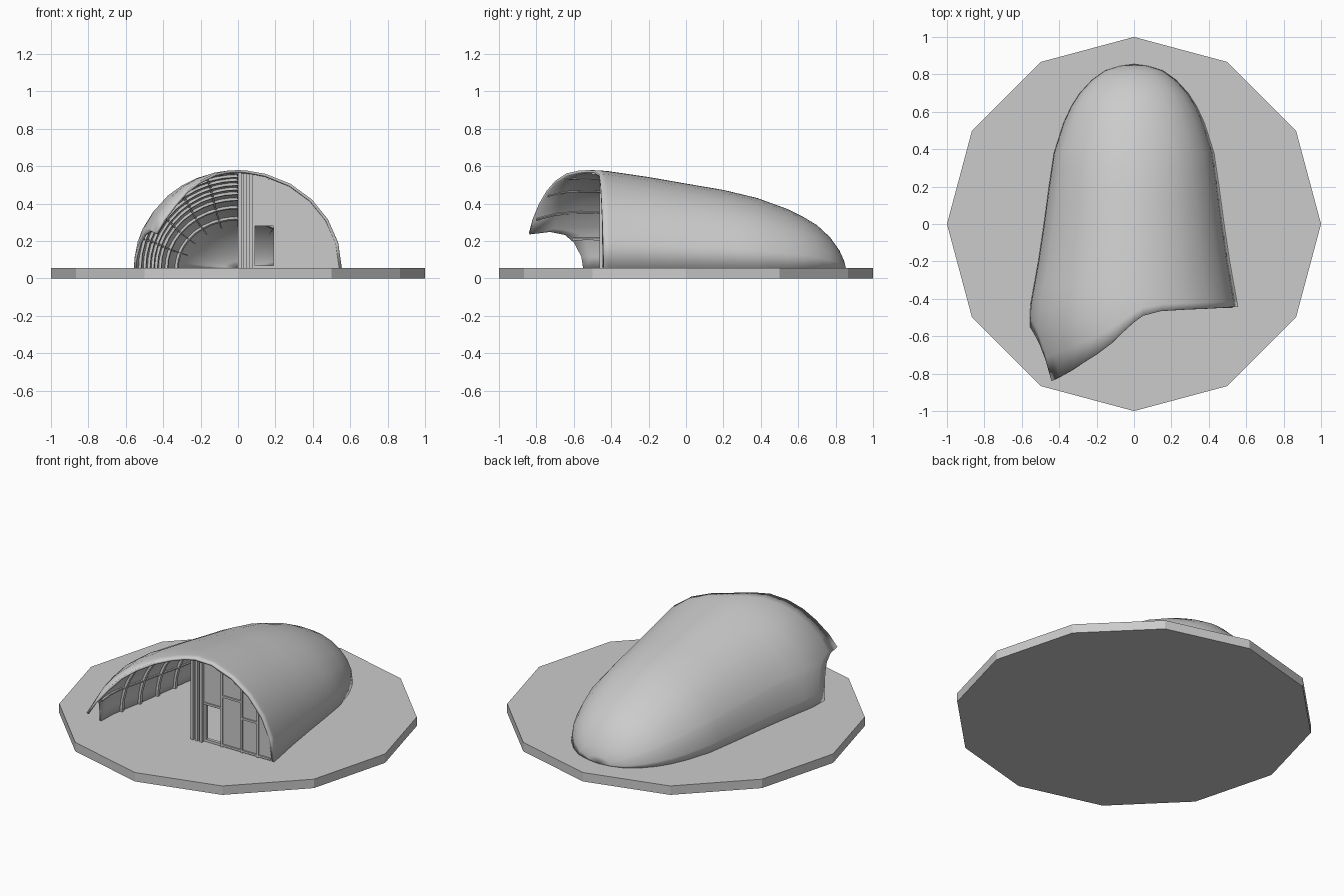
import bpy, bmesh
from math import sin, cos, pi, sqrt

if "Cube" in bpy.data.objects:
    bpy.data.objects.remove(bpy.data.objects["Cube"])

FLOOR = 0.055
# y station, half width, height above the floor
PROFILE = [(-0.86, 0.485, 0.43), (-0.79, 0.495, 0.466), (-0.73, 0.515, 0.50),
           (-0.64, 0.54, 0.52), (-0.55, 0.557, 0.525), (-0.44, 0.555, 0.522),
           (-0.2, 0.512, 0.487), (0, 0.482, 0.452), (0.2, 0.455, 0.418),
           (0.38, 0.428, 0.375), (0.54, 0.377, 0.317), (0.63, 0.335, 0.272),
           (0.70, 0.29, 0.23), (0.77, 0.225, 0.165), (0.82, 0.155, 0.095),
           (0.845, 0.075, 0.04), (0.855, 0, 0)]
# front edge: angle up from the left side, y position
FRONT = [(0, -0.55), (0.12, -0.56), (0.27, -0.60), (0.36, -0.65), (0.41, -0.73),
         (0.44, -0.84), (0.62, -0.82), (0.83, -0.785), (1.0, -0.745), (1.17, -0.70),
         (1.34, -0.64), (1.47, -0.575), (1.571, -0.525), (1.66, -0.49), (1.84, -0.465),
         (2.1, -0.457), (2.36, -0.452), (2.62, -0.447), (2.88, -0.443), (pi, -0.44)]


def lerp(table, t):
    for a, b in zip(table, table[1:]):
        if t <= b[0]:
            k = max(0, (t - a[0]) / (b[0] - a[0]))
            return [p + k * (q - p) for p, q in zip(a, b)][1:]
    return table[-1][1:]


def surf(angle, y, inset=0.0):
    w, h = lerp(PROFILE, y)
    return (-(w - inset) * cos(angle), y, FLOOR + (h - inset) * sin(angle))


def make(name, verts, faces, recalc=True):
    me = bpy.data.meshes.new(name)
    me.from_pydata(verts, [], faces)
    if recalc:
        bm = bmesh.new()
        bm.from_mesh(me)
        bmesh.ops.recalc_face_normals(bm, faces=bm.faces)
        bm.to_mesh(me)
        bm.free()
    ob = bpy.data.objects.new(name, me)
    bpy.context.collection.objects.link(ob)
    return ob


def sweep(name, sections):
    n = len(sections[0])
    verts = [p for s in sections for p in s]
    faces = [(i * n + j, i * n + (j + 1) % n, (i + 1) * n + (j + 1) % n, (i + 1) * n + j)
             for i in range(len(sections) - 1) for j in range(n)]
    faces += [tuple(range(n)), tuple(range(len(verts) - n, len(verts)))]
    return make(name, verts, faces)


def smooth(ob, angle):
    bpy.ops.object.select_all(action='DESELECT')
    ob.select_set(True)
    bpy.context.view_layer.objects.active = ob
    bpy.ops.object.shade_smooth_by_angle(angle=angle)


# twelve-sided base
bpy.ops.mesh.primitive_cylinder_add(vertices=12, radius=1, depth=FLOOR, location=(0, 0, FLOOR / 2))
bpy.context.object.name = "base"

# curved shell with the swept canopy on the left
stations = [-0.32, -0.2, -0.1, 0, 0.1, 0.2, 0.29, 0.38, 0.46, 0.54, 0.63, 0.70, 0.77, 0.82, 0.845]
verts = []
for ang, y0 in FRONT:
    ys = [y0 + (stations[0] - y0) * k / 4 for k in range(4)] + stations
    verts += [surf(ang, y) for y in ys]
n = len(stations) + 4
verts.append((0, 0.855, FLOOR))
pole = len(verts) - 1
faces = []
for i in range(len(FRONT) - 1):
    for j in range(n - 1):
        faces.append((i * n + j, (i + 1) * n + j, (i + 1) * n + j + 1, i * n + j + 1))
    faces.append((i * n + n - 1, (i + 1) * n + n - 1, pole))
shell = make("shell", verts, [f[::1] for f in faces], recalc=False)
# angles run left to right, so this winding faces outward
mod = shell.modifiers.new("thickness", 'SOLIDIFY')
mod.thickness = 0.014
mod.offset = -1
smooth(shell, 0.8)

# arched ribs inside
for k, y in enumerate((-0.38, -0.24, -0.1, 0.04, 0.18, 0.32, 0.46, 0.6)):
    sweep(f"arch_rib_{k}", [[surf(pi * i / 20, y + dy, d) for dy, d in
          ((-0.008, 0.01), (0.008, 0.01), (0.008, 0.028), (-0.008, 0.028))] for i in range(21)])

# lengthwise stringers inside
for k in range(1, 10):
    a = pi * k / 10
    y0 = lerp(FRONT, a)[0] + 0.02
    sweep(f"stringer_{k}", [[surf(a + da, y0 + (0.68 - y0) * i / 14, d) for da, d in
          ((-0.012, 0.01), (0.012, 0.01), (0.012, 0.022), (-0.012, 0.022))] for i in range(15)])


# front wall pieces whose tops follow the arch
def roof(x, inset=0.008):
    w, h = lerp(PROFILE, -0.44)
    return FLOOR + (h - inset) * sqrt(max(0, 1 - (x / (w - inset)) ** 2))


def wall(name, x0, x1, z0, y0, y1, z1=9, steps=1, inset=0.008):
    secs = []
    for i in range(steps + 1):
        x = x0 + (x1 - x0) * i / steps
        t = max(z0 + 0.001, min(z1, roof(x, inset)))
        secs.append([(x, y0, z0), (x, y1, z0), (x, y1, t), (x, y0, t)])
    return sweep(name, secs)


wall("wall_inner", 0.0, 0.09, FLOOR, -0.44, -0.42, steps=3)
wall("wall_above_door", 0.09, 0.19, 0.28, -0.44, -0.42, steps=3)
wall("door_sill", 0.09, 0.19, FLOOR, -0.44, -0.42, z1=0.07)
wall("wall_outer", 0.19, 0.547, FLOOR, -0.44, -0.42, steps=14)

# grouped posts at the open end of the wall
for k, x in enumerate((0.0, 0.03, 0.06)):
    wall(f"post_{k}", x, x + 0.018, FLOOR, -0.462, -0.44)

# raised framing on the wall
for k, x in enumerate((0.195, 0.33, 0.44)):
    wall(f"wall_stud_{k}", x, x + 0.012, FLOOR, -0.448, -0.44, inset=0.02)
for k, (x0, x1, z) in enumerate(((0.08, 0.195, 0.285), (0.207, 0.33, 0.36),
                                 (0.342, 0.44, 0.26), (0.207, 0.53, 0.06))):
    wall(f"wall_rail_{k}", x0, x1, z, -0.448, -0.44, z1=z + 0.012)
